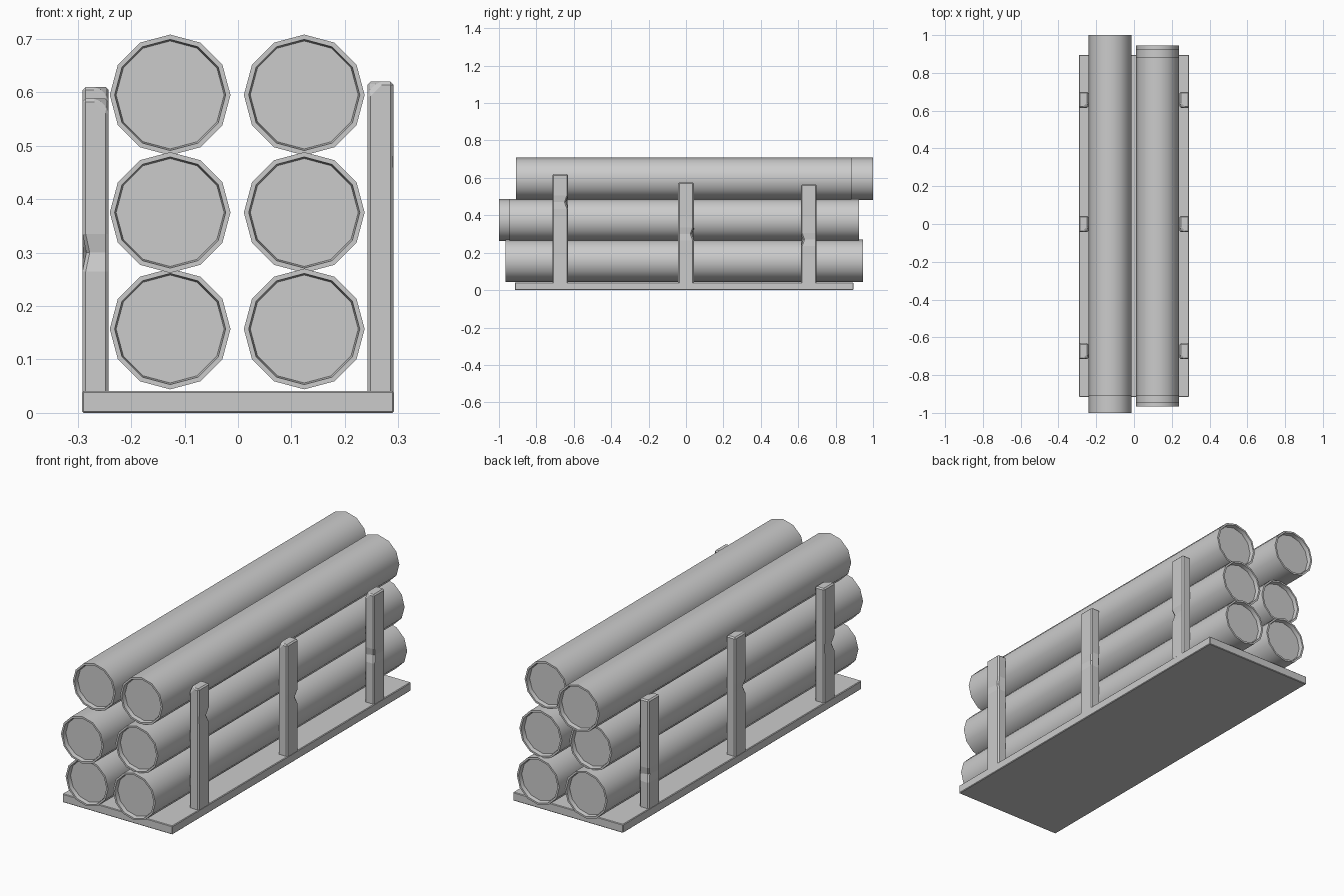
import bpy, bmesh
from math import sin, cos, tau, radians

if "Cube" in bpy.data.objects:
    bpy.data.objects.remove(bpy.data.objects["Cube"])


def make_object(name, bm):
    bmesh.ops.recalc_face_normals(bm, faces=bm.faces)
    mesh = bpy.data.meshes.new(name)
    bm.to_mesh(mesh)
    bm.free()
    obj = bpy.data.objects.new(name, mesh)
    bpy.context.collection.objects.link(obj)
    return obj


def loft(rings):
    """Skin a stack of equal-length point rings and cap both ends."""
    bm = bmesh.new()
    loops = [[bm.verts.new(p) for p in ring] for ring in rings]
    n = len(loops[0])
    for a, b in zip(loops, loops[1:]):
        for i in range(n):
            j = (i + 1) % n
            bm.faces.new((a[i], a[j], b[j], b[i]))
    bm.faces.new(loops[0])
    bm.faces.new(loops[-1])
    return bm


def add_bevel(obj, width):
    mod = obj.modifiers.new("worn_edges", 'BEVEL')
    mod.width = width
    mod.segments = 1
    mod.limit_method = 'ANGLE'
    mod.angle_limit = radians(40)


def pipe(name, x, z, y0, y1):
    """Twelve-sided pipe with shallow recessed ends."""
    r, inner, floor, depth = 0.113, 0.104, 0.101, 0.02
    profile = [(floor, y0 + depth), (inner, y0), (r, y0),
               (r, y1), (inner, y1), (floor, y1 - depth)]
    rings = [[(x + q * cos(tau * i / 12), y, z + q * sin(tau * i / 12))
              for i in range(12)] for q, y in profile]
    obj = make_object(name, loft(rings))
    bpy.ops.object.select_all(action='DESELECT')
    obj.select_set(True)
    bpy.context.view_layer.objects.active = obj
    bpy.ops.object.shade_smooth_by_angle(angle=radians(40))


def post(name, side, y, top, notch, end):
    """Upright with a nick on one outer edge and a chipped inner top corner."""
    xi, xo, hw = side * 0.242, side * 0.291, 0.042
    rings = []
    for z, cut in ((0.03, 0), (notch - 0.035, 0), (notch, 0.013),
                   (notch + 0.035, 0), (top, 0)):
        ring = [[xi, y - hw, z], [xo, y - hw, z], [xo, y + hw, z], [xi, y + hw, z]]
        corner = ring[1 if end < 0 else 2]
        corner[0] -= side * cut * 0.6
        corner[1] -= end * cut
        rings.append(ring)
    bm = loft(rings)
    # chip the inner top corner
    bm.verts.ensure_lookup_table()
    chip = bm.verts[-4]
    bmesh.ops.bevel(bm, geom=[chip], offset=0.025, segments=1,
                    affect='VERTICES', profile=0.5)
    add_bevel(make_object(name, bm), 0.006)


# base plate
bm = bmesh.new()
bmesh.ops.create_cube(bm, size=1)
for v in bm.verts:
    v.co = (v.co.x * 0.584, v.co.y * 1.81 - 0.01, (v.co.z + 0.5) * 0.041)
add_bevel(make_object("base_plate", bm), 0.003)

# stacked pipes: column x, then (z, front end, back end) per row
stacks = {
    "left": (-0.127, [(0.157, -0.965, 0.94), (0.375, -1.0, 0.905), (0.595, -0.91, 1.0)]),
    "right": (0.124, [(0.157, -0.965, 0.945), (0.375, -0.945, 0.925), (0.595, -0.91, 0.885)]),
}
for col, (x, rows) in stacks.items():
    for row, (z, y0, y1) in zip(("bottom", "middle", "top"), rows):
        pipe(f"{row}_{col}_pipe", x, z, y0, y1)

# side posts: (height, nick height, nicked edge) from front to back
posts = {
    1: [(0.62, 0.47, 1), (0.575, 0.30, 1), (0.565, 0.27, -1)],
    -1: [(0.588, 0.30, -1), (0.61, 0.35, -1), (0.56, 0.20, 1)],
}
for side, items in posts.items():
    for place, y, (top, notch, end) in zip(("front", "middle", "back"),
                                           (-0.673, 0.0, 0.657), items):
        post(f"{place}_{'right' if side > 0 else 'left'}_post",
             side, y, top, notch, end)
